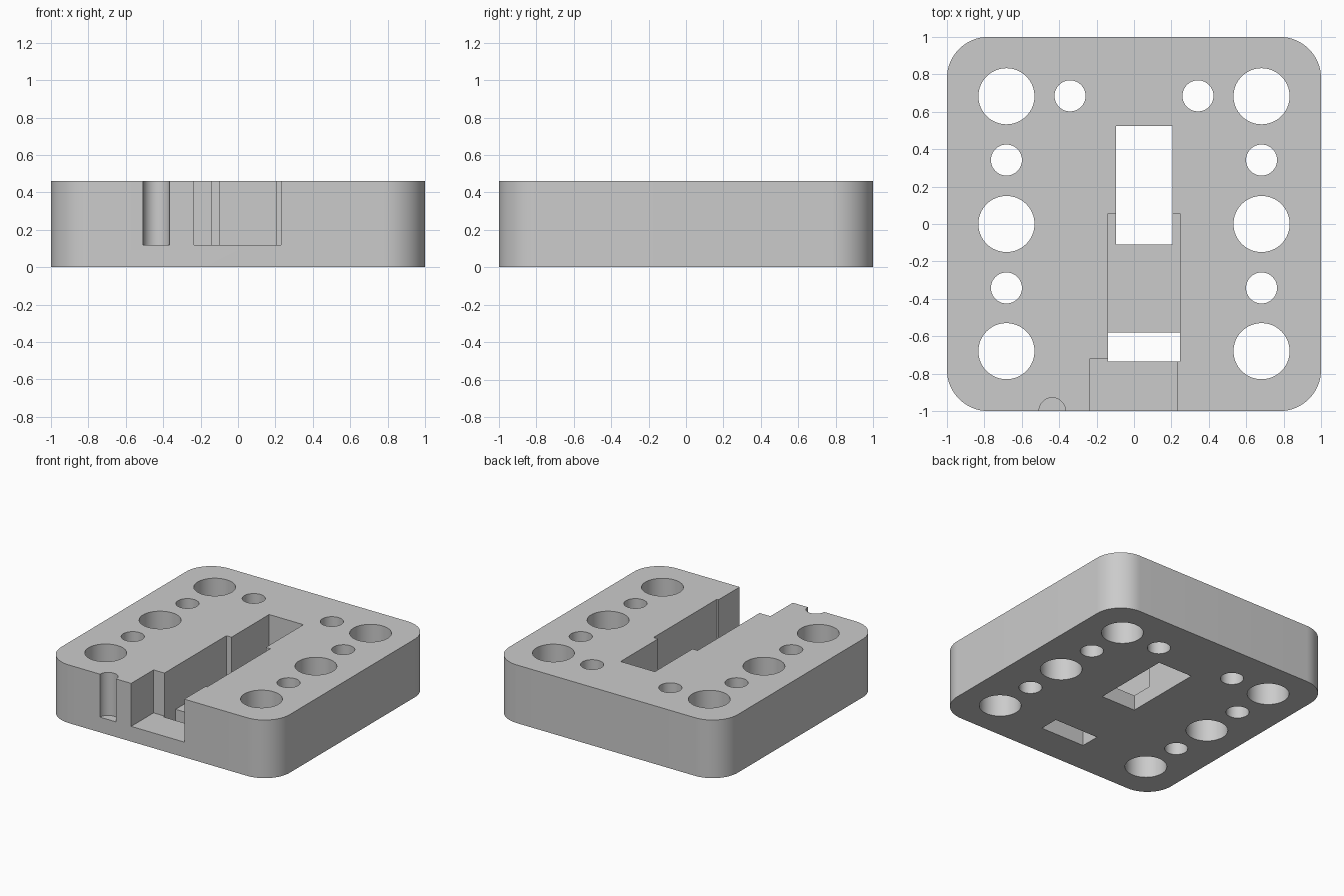
import bpy, bmesh, math

cube = bpy.data.objects.get("Cube")
if cube:
    bpy.data.objects.remove(cube, do_unlink=True)

HEIGHT, FLOOR, RADIUS = 0.46, 0.12, 0.22

grey = bpy.data.materials.new("light grey")
grey.use_nodes = True
colour = (0.6, 0.6, 0.6, 1)
grey.diffuse_color = colour
grey.node_tree.nodes["Principled BSDF"].inputs["Base Color"].default_value = colour


def prism(name, outline, z0, z1):
    """Extrude a flat outline upwards into a solid object."""
    bm = bmesh.new()
    face = bm.faces.new([bm.verts.new((x, y, z0)) for x, y in outline])
    top = bmesh.ops.extrude_face_region(bm, geom=[face])["geom"]
    bmesh.ops.translate(bm, vec=(0, 0, z1 - z0),
                        verts=[v for v in top if isinstance(v, bmesh.types.BMVert)])
    bmesh.ops.recalc_face_normals(bm, faces=bm.faces)
    mesh = bpy.data.meshes.new(name)
    bm.to_mesh(mesh)
    bm.free()
    mesh.materials.append(grey)
    obj = bpy.data.objects.new(name, mesh)
    bpy.context.collection.objects.link(obj)
    return obj


def arc(cx, cy, r, start, sweep, steps):
    angles = [math.radians(start + sweep * i / steps) for i in range(steps + 1)]
    return [(cx + r * math.cos(a), cy + r * math.sin(a)) for a in angles]


def circle(cx, cy, r):
    return arc(cx, cy, r, 0, 360, 64)[:-1]


def rect(x0, x1, y0, y1):
    return [(x0, y0), (x1, y0), (x1, y1), (x0, y1)]


# Rounded square block
inner = 1 - RADIUS
outline = []
for i, (sx, sy) in enumerate([(1, 1), (-1, 1), (-1, -1), (1, -1)]):
    outline += arc(sx * inner, sy * inner, RADIUS, 90 * i, 90, 16)
block = prism("block", outline, 0, HEIGHT)

# Outlines to cut away: through cuts and cuts that stop at the floor
through = [rect(-0.095, 0.205, -0.11, 0.525),    # rear window
           rect(-0.14, 0.245, -0.735, -0.58)]    # front slot
pockets = [rect(-0.14, 0.245, -0.735, 0.055),    # central channel
           rect(-0.235, 0.23, -1.1, -0.72),      # front opening
           circle(-0.437, -1.0, 0.071)]          # round notch in the front face
for side in (-1, 1):
    through += [circle(side * 0.682, y, 0.15) for y in (-0.68, 0, 0.683)]
    through += [circle(side * 0.682, y, 0.083) for y in (-0.342, 0.342)]
    through.append(circle(side * 0.342, 0.685, 0.083))

bpy.context.view_layer.objects.active = block
for bottom, shapes in ((FLOOR, pockets), (-0.1, through)):
    for shape in shapes:
        cutter = prism("cutter", shape, bottom, HEIGHT + 0.1)
        cutter.hide_render = True
        cut = block.modifiers.new("cut", "BOOLEAN")
        cut.operation, cut.solver, cut.object = "DIFFERENCE", "EXACT", cutter
        bpy.ops.object.modifier_apply(modifier=cut.name)
        bpy.data.objects.remove(cutter, do_unlink=True)

# Smooth round walls, sharp edges
bpy.ops.object.select_all(action="DESELECT")
block.select_set(True)
bpy.ops.object.shade_smooth_by_angle(angle=math.radians(30))
